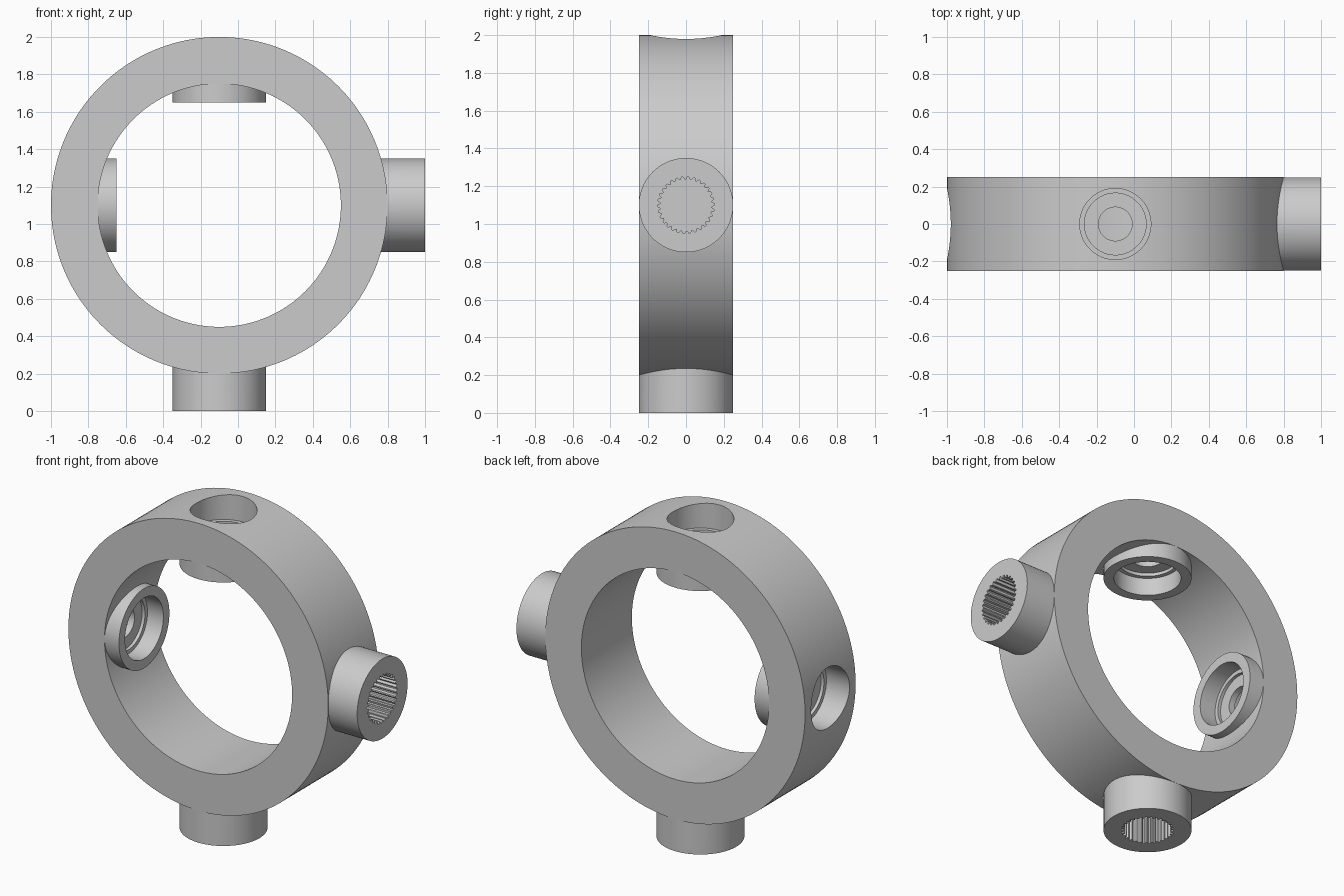
import bpy, bmesh, math
from mathutils import Matrix, Vector

cube = bpy.data.objects.get("Cube")
if cube:
    bpy.data.objects.remove(cube, do_unlink=True)

CENTRE = Vector((-0.1, 0, 1.1))
R_OUT, R_IN, HALF = 0.9, 0.65, 0.25
BOSS_R = 0.2495
TEETH = 30

metal = bpy.data.materials.new("grey_metal")
metal.use_nodes = True
grey = (0.6, 0.6, 0.6, 1)
metal.diffuse_color = grey
metal.node_tree.nodes["Principled BSDF"].inputs["Base Color"].default_value = grey


def lathe(name, profile, direction, segs=96, closed=False, tooth=None):
    """Sweep (radius, distance) points about an axis through the ring centre."""
    turn = Vector(direction).to_track_quat('Z', 'Y').to_matrix().to_4x4()
    bm = bmesh.new()
    loops = []
    for r, h in profile:
        loops.append([bm.verts.new(Vector((
            (r * (tooth(i) if tooth else 1)) * math.cos(math.tau * i / segs),
            (r * (tooth(i) if tooth else 1)) * math.sin(math.tau * i / segs), h)))
            for i in range(segs)])
    pairs = list(zip(loops, loops[1:]))
    if closed:
        pairs.append((loops[-1], loops[0]))
    else:
        bm.faces.new(loops[0])
        bm.faces.new(loops[-1])
    for a, b in pairs:
        for i in range(segs):
            j = (i + 1) % segs
            bm.faces.new((a[i], a[j], b[j], b[i]))
    bmesh.ops.recalc_face_normals(bm, faces=bm.faces)
    bm.transform(Matrix.Translation(CENTRE) @ turn)
    mesh = bpy.data.meshes.new(name)
    bm.to_mesh(mesh)
    bm.free()
    mesh.materials.append(metal)
    obj = bpy.data.objects.new(name, mesh)
    bpy.context.collection.objects.link(obj)
    return obj


def combine(target, tool, operation):
    """Apply a boolean and discard the tool."""
    mod = target.modifiers.new(operation.lower(), 'BOOLEAN')
    mod.operation, mod.object, mod.solver = operation, tool, 'EXACT'
    bpy.context.view_layer.objects.active = target
    bpy.ops.object.modifier_apply(modifier=mod.name)
    bpy.data.objects.remove(tool, do_unlink=True)


# Main ring
ring = lathe("gimbal_ring", [(R_OUT, -HALF), (R_OUT, HALF), (R_IN, HALF), (R_IN, -HALF)],
             (0, 1, 0), segs=160, closed=True)

# Outer bosses with blind splined sockets
spline = lambda i: 1.0 if i % 4 < 2 else 0.91
for side in ((1, 0, 0), (0, 0, -1)):
    combine(ring, lathe("socket_boss", [(BOSS_R, 0.75), (BOSS_R, 1.1)], side), 'UNION')
    combine(ring, lathe("socket_cutter", [(0.15, 0.8), (0.15, 1.2)], side,
                        segs=TEETH * 4, tooth=spline), 'DIFFERENCE')

# Inner bosses with a bearing seat on each side of a thin web
bearing_bore = [(0.19, 0.5), (0.19, 0.66), (0.165, 0.66), (0.165, 0.68), (0.09, 0.68),
                (0.09, 0.72), (0.165, 0.72), (0.165, 0.74), (0.19, 0.74), (0.19, 1.0)]
for side in ((-1, 0, 0), (0, 0, 1)):
    combine(ring, lathe("bearing_boss", [(BOSS_R, 0.55), (BOSS_R, 0.8)], side), 'UNION')
    combine(ring, lathe("bearing_cutter", bearing_bore, side), 'DIFFERENCE')

# Smooth curved walls, crisp edges
bpy.ops.object.select_all(action='DESELECT')
ring.select_set(True)
bpy.context.view_layer.objects.active = ring
bpy.ops.object.shade_smooth_by_angle(angle=math.radians(25))
